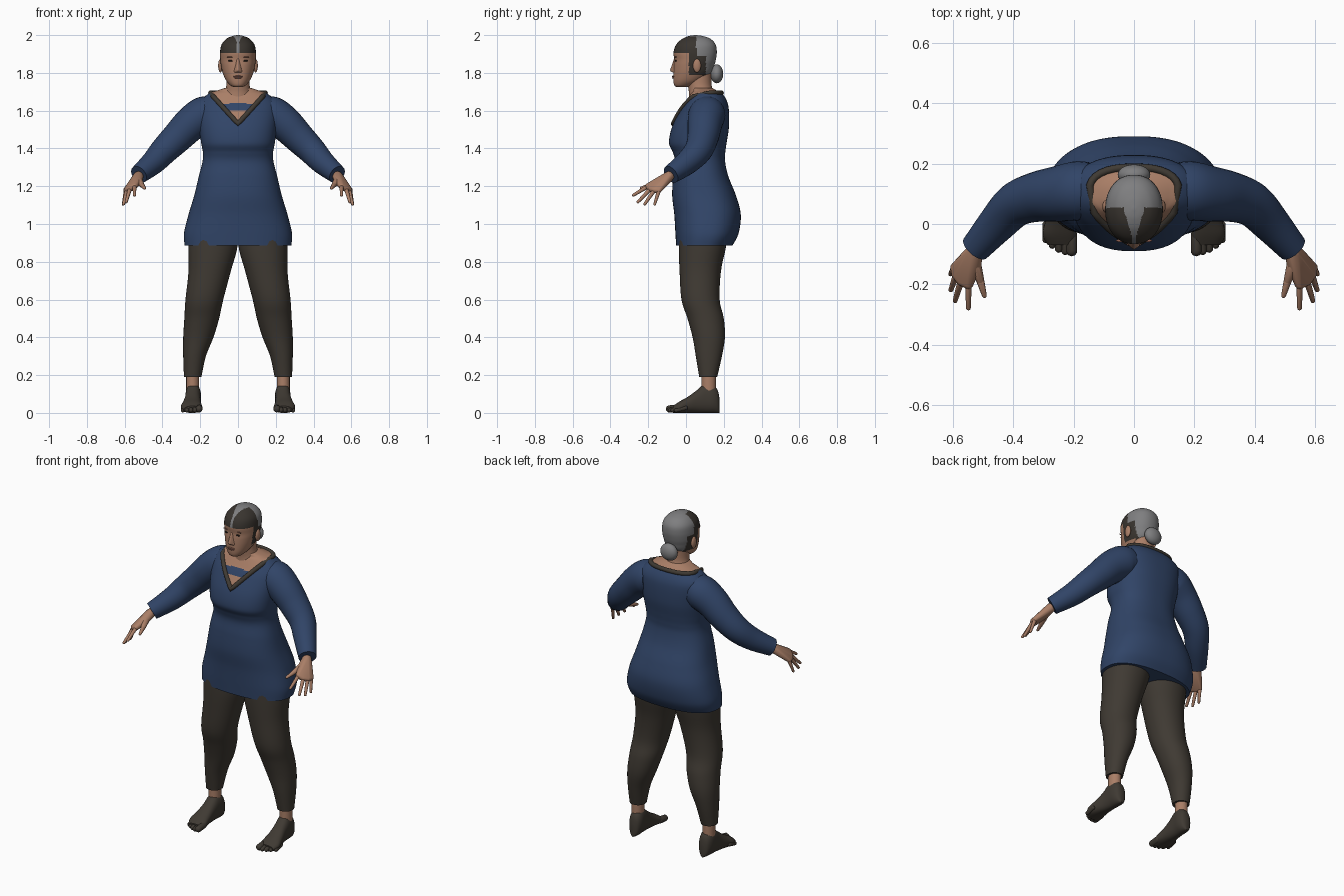
import bpy, bmesh, math
from mathutils import Vector

cube = bpy.data.objects.get("Cube")
if cube:
    bpy.data.objects.remove(cube)


def material(name, rgb):
    m = bpy.data.materials.new(name)
    m.use_nodes = True
    m.diffuse_color = (*rgb, 1)
    m.node_tree.nodes["Principled BSDF"].inputs["Base Color"].default_value = (*rgb, 1)
    return m


SKIN = material("skin", (0.40, 0.21, 0.135))
BLUE = material("navy cloth", (0.03, 0.058, 0.135))
BROWN = material("dark brown cloth", (0.05, 0.042, 0.033))
GREY = material("grey hair", (0.21, 0.21, 0.215))
DARK = material("dark hair", (0.04, 0.034, 0.028))
LIPS = material("lips", (0.26, 0.115, 0.085))
EYES = material("eye dark", (0.02, 0.015, 0.012))
made = []


def finish(name, bm, mats, rule=None):
    bmesh.ops.recalc_face_normals(bm, faces=bm.faces)
    if rule:
        for f in bm.faces:
            f.material_index = rule(f.calc_center_median())
    me = bpy.data.meshes.new(name)
    bm.to_mesh(me)
    bm.free()
    for m in mats:
        me.materials.append(m)
    ob = bpy.data.objects.new(name, me)
    bpy.context.scene.collection.objects.link(ob)
    made.append(ob)
    return ob


def spline(rows, steps):
    """Catmull-Rom through rows of numbers."""
    rows = [Vector(r) for r in rows]
    out = []
    for i in range(len(rows) - 1):
        a, b, c, d = rows[max(i - 1, 0)], rows[i], rows[i + 1], rows[min(i + 2, len(rows) - 1)]
        for k in range(steps):
            t = k / steps
            out.append(b + (c - a) * (t / 2) + (a * 2 - b * 5 + c * 4 - d) * (t * t / 2)
                       + (b * 3 - a - c * 3 + d) * (t ** 3 / 2))
    return out + [rows[-1]]


def loft(name, rings, mats, rule=None):
    bm = bmesh.new()
    vs = [[bm.verts.new(p) for p in ring] for ring in rings]
    n = len(vs[0])
    for a, b in zip(vs, vs[1:]):
        for i in range(n):
            j = (i + 1) % n
            bm.faces.new((a[i], a[j], b[j], b[i]))
    bm.faces.new(vs[0])
    bm.faces.new(vs[-1])
    return finish(name, bm, mats, rule)


def oval(t, n):
    c, s = math.cos(t), math.sin(t)
    return (math.copysign(abs(c) ** (2 / n), c), math.copysign(abs(s) ** (2 / n), s))


def section(row, t, n):
    """Point on a level section: z, centre x, half width, front y, back y."""
    z, cx, rx, yf, yb = row
    u, v = oval(t, n)
    return Vector((cx + rx * u, (yf + yb) / 2 + (yb - yf) / 2 * v, z))


def body(name, rows, mats, n=2, seg=48, rule=None):
    rings = [[section(r, math.tau * i / seg, n) for i in range(seg)] for r in rows]
    return loft(name, rings, mats, rule)


def row_at(rows, z):
    for a, b in zip(rows, rows[1:]):
        if a[0] <= z <= b[0]:
            return a.lerp(b, (z - a[0]) / max(b[0] - a[0], 1e-6))
    return rows[-1]


def on_front(rows, x, z, n):
    _, cx, rx, yf, yb = row_at(rows, z)
    k = max(0, 1 - min(1, abs(x - cx) / rx) ** n) ** (1 / n)
    return Vector((x, (yf + yb) / 2 - (yb - yf) / 2 * k, z))


def tube(name, path, mats, seg=28):
    rings = []
    for i, p in enumerate(path):
        d = (path[min(i + 1, len(path) - 1)] - path[max(i - 1, 0)]).to_3d().normalized()
        u = d.cross(Vector((0, 1, 0))).normalized()
        v = d.cross(u)
        rings.append([p.to_3d() + (u * math.cos(math.tau * k / seg) + v * math.sin(math.tau * k / seg)) * p[3]
                      for k in range(seg)])
    return loft(name, rings, mats)


def hull(name, balls, mats, side=1):
    """Smooth skin stretched round a set of balls: x, y, z, radius."""
    bm = bmesh.new()
    for x, y, z, r in balls:
        got = bmesh.ops.create_icosphere(bm, subdivisions=2, radius=r)
        bmesh.ops.translate(bm, verts=got["verts"], vec=(x * side, y, z))
    res = bmesh.ops.convex_hull(bm, input=bm.verts)
    junk = {g for g in res["geom_interior"] + res["geom_unused"] if isinstance(g, bmesh.types.BMVert)}
    bmesh.ops.delete(bm, geom=list(junk), context="VERTS")
    return finish(name, bm, mats)


def ball(name, at, scale, mats):
    bm = bmesh.new()
    bmesh.ops.create_uvsphere(bm, u_segments=24, v_segments=16, radius=1)
    for v in bm.verts:
        v.co = Vector(at) + Vector(a * b for a, b in zip(v.co, scale))
    return finish(name, bm, mats)


# Tunic, with the V neck opening and undershirt band
TN = 2.4
tunic = spline([(0.885, 0, 0.282, -0.052, 0.245), (0.95, 0, 0.286, -0.056, 0.278), (1.05, 0, 0.262, -0.062, 0.29),
                (1.15, 0, 0.232, -0.073, 0.265), (1.25, 0, 0.208, -0.068, 0.225), (1.33, 0, 0.188, -0.058, 0.207),
                (1.38, 0, 0.186, -0.07, 0.208), (1.43, 0, 0.195, -0.09, 0.215), (1.51, 0, 0.205, -0.075, 0.227),
                (1.60, 0, 0.212, -0.032, 0.227), (1.65, 0, 0.2, 0.0, 0.217), (1.69, 0, 0.155, 0.025, 0.192),
                (1.705, 0, 0.115, 0.035, 0.165), (1.72, 0, 0.07, 0.03, 0.14)], 9)


def neck_x(z):
    return 0.145 * (z - 1.53) / 0.16


def tunic_rule(c):
    if c.z > 1.693:
        return 1
    if c.z > 1.53 and c.y < 0.11 and abs(c.x) < neck_x(c.z):
        return 0 if 1.597 < c.z < 1.642 - 0.1 * abs(c.x) else 1
    return 0


body("tunic", tunic, [BLUE, SKIN], TN, 120, tunic_rule)

# Collar trim following the neckline
half = [on_front(tunic, neck_x(z), z, TN) for z in (1.53 + 0.0145 * i for i in range(11))]
back = [section(row_at(tunic, 1.694), math.pi * i / 16, TN) for i in range(1, 16)]
loop = half + back + [Vector((-p.x, p.y, p.z)) for p in half[:0:-1]]
cu = bpy.data.curves.new("collar_trim", "CURVE")
cu.dimensions = "3D"
cu.bevel_depth = 0.013
cu.bevel_resolution = 3
sp = cu.splines.new("POLY")
sp.points.add(len(loop) - 1)
for q, p in zip(sp.points, loop):
    q.co = (*p, 1)
sp.use_cyclic_u = True
cu.materials.append(BROWN)
bpy.context.scene.collection.objects.link(bpy.data.objects.new("collar_trim", cu))

# Neck and head
body("neck", spline([(1.66, 0, 0.085, 0.015, 0.155), (1.70, 0, 0.07, 0.015, 0.145), (1.74, 0, 0.061, 0.01, 0.135),
                     (1.80, 0, 0.06, 0.01, 0.135)], 5), [SKIN])
HN = 2.15
head = spline([(1.724, 0, 0.022, -0.05, 0.0), (1.735, 0, 0.042, -0.062, 0.04), (1.76, 0, 0.063, -0.067, 0.09),
               (1.80, 0, 0.081, -0.067, 0.135), (1.84, 0, 0.09, -0.065, 0.15), (1.87, 0, 0.094, -0.062, 0.158),
               (1.91, 0, 0.095, -0.066, 0.163), (1.95, 0, 0.087, -0.052, 0.157), (1.98, 0, 0.062, -0.02, 0.13),
               (1.995, 0, 0.03, 0.015, 0.09), (2.0, 0, 0.005, 0.045, 0.055)], 8)


def hair_rule(c):
    hairline = 1.907 if c.y < 0.015 else 1.79 if c.y < 0.09 else 1.755
    if c.z < hairline:
        return 0
    crown = c.y > 0.055 and c.z > 1.89
    parting = c.z > 1.9 and abs(c.x) < 0.004 + 0.3 * max(0, c.y + 0.05)
    return 2 if crown or parting or c.y > 0.105 else 1


body("head", head, [SKIN, DARK, GREY], HN, 96, hair_rule)
ball("hair_bun", (0, 0.163, 1.795), (0.054, 0.034, 0.05), [GREY])

# Face
hull("nose", [(0, -0.058, 1.87, 0.007), (0, -0.075, 1.815, 0.009), (0.014, -0.063, 1.808, 0.008),
              (-0.014, -0.063, 1.808, 0.008)], [SKIN])
for label, z, w in (("upper", 1.781, 0.024), ("lower", 1.774, 0.02)):
    ball(label + "_lip", on_front(head, 0, z, HN), (w, 0.007, 0.0045), [LIPS])
for side, s in (("left", 1), ("right", -1)):
    ball(side + "_eye", on_front(head, 0.038 * s, 1.864, HN), (0.015, 0.005, 0.0045), [EYES])
    ball(side + "_eyebrow", on_front(head, 0.04 * s, 1.884, HN), (0.02, 0.005, 0.0025), [LIPS])
    ball(side + "_ear", (0.093 * s, 0.058, 1.838), (0.012, 0.021, 0.036), [SKIN])

# Limbs
ARM = [(0.14, 0.115, 1.585, 0.09), (0.185, 0.11, 1.575, 0.098), (0.25, 0.1, 1.53, 0.092), (0.32, 0.09, 1.46, 0.083),
       (0.39, 0.065, 1.39, 0.074), (0.45, 0.005, 1.325, 0.064), (0.525, -0.08, 1.262, 0.05)]
LEG = [(0.19, 0.24, 0.046, 0.07, 0.165), (0.3, 0.23, 0.06, 0.052, 0.19), (0.4, 0.21, 0.08, 0.035, 0.206),
       (0.5, 0.192, 0.092, 0.008, 0.2), (0.6, 0.178, 0.1, -0.024, 0.178), (0.75, 0.15, 0.112, -0.034, 0.185),
       (0.88, 0.133, 0.13, -0.038, 0.212), (1.0, 0.13, 0.128, -0.035, 0.23)]
# Foot rows: y, centre x, half width, height
FOOT = [(0.178, 0.235, 0.012, 0.07), (0.168, 0.235, 0.03, 0.12), (0.14, 0.236, 0.041, 0.15), (0.1, 0.238, 0.041, 0.155),
        (0.06, 0.24, 0.042, 0.122), (0.01, 0.244, 0.049, 0.085), (-0.035, 0.246, 0.056, 0.06), (-0.07, 0.24, 0.045, 0.036)]
WRIST = (0.527, -0.09, 1.252, 0.028)
KNUCKLES = [(0.548, -0.2, 1.2, 0.016), (0.572, -0.187, 1.187, 0.017), (0.588, -0.167, 1.18, 0.016),
            (0.594, -0.143, 1.178, 0.014)]
TIPS = [(0.548, -0.278, 1.153, 0.008), (0.592, -0.254, 1.117, 0.008), (0.606, -0.218, 1.106, 0.008),
        (0.608, -0.166, 1.104, 0.007)]
THUMB = [(0.525, -0.135, 1.23, 0.02), (0.508, -0.19, 1.205, 0.013), (0.495, -0.237, 1.19, 0.008)]

for side, s in (("left_", 1), ("right_", -1)):
    tube(side + "sleeve", [Vector((p[0] * s, *p[1:])) for p in spline(ARM, 6)], [BLUE])
    hull(side + "palm", [WRIST, THUMB[0]] + KNUCKLES, [SKIN], s)
    for finger, k, t in zip(("index", "middle", "ring", "little"), KNUCKLES, TIPS):
        hull(side + finger + "_finger", [(*k[:3], 0.0115), t], [SKIN], s)
    for part, a, b in zip(("thumb_base", "thumb_tip"), THUMB, THUMB[1:]):
        hull(side + part, [a, b], [SKIN], s)
    leg = [(r[0], r[1] * s, *r[2:]) for r in spline(LEG, 5)]
    body(side + "trouser_leg", leg, [BROWN], 2.1)
    body(side + "ankle", [(z, 0.24 * s, 0.034, 0.082, 0.158) for z in (0.1, 0.17, 0.24)], [SKIN])
    rings = []
    for y, cx, rx, h in spline(FOOT, 4):
        ring = [oval(math.tau * i / 32, 2.3) for i in range(32)]
        rings.append([(s * (cx + rx * u), y, h / 2 * (1 + v)) for u, v in ring])
    loft(side + "foot", rings, [BROWN])
    for i in range(5):
        x, r = 0.206 + 0.0215 * i, 0.019 if i == 0 else 0.0135 - 0.0005 * i
        tip = -0.09 + (0.002, 0.0, 0.007, 0.02, 0.038)[i]
        hull(side + "toe_%d" % (i + 1), [(x, tip + 0.05, 0.026, r), (x, tip, r + 0.002, r)], [BROWN], s)

# Smooth shading
bpy.ops.object.select_all(action="DESELECT")
for ob in made:
    ob.select_set(True)
bpy.context.view_layer.objects.active = made[0]
bpy.ops.object.shade_smooth_by_angle(angle=math.radians(45))
